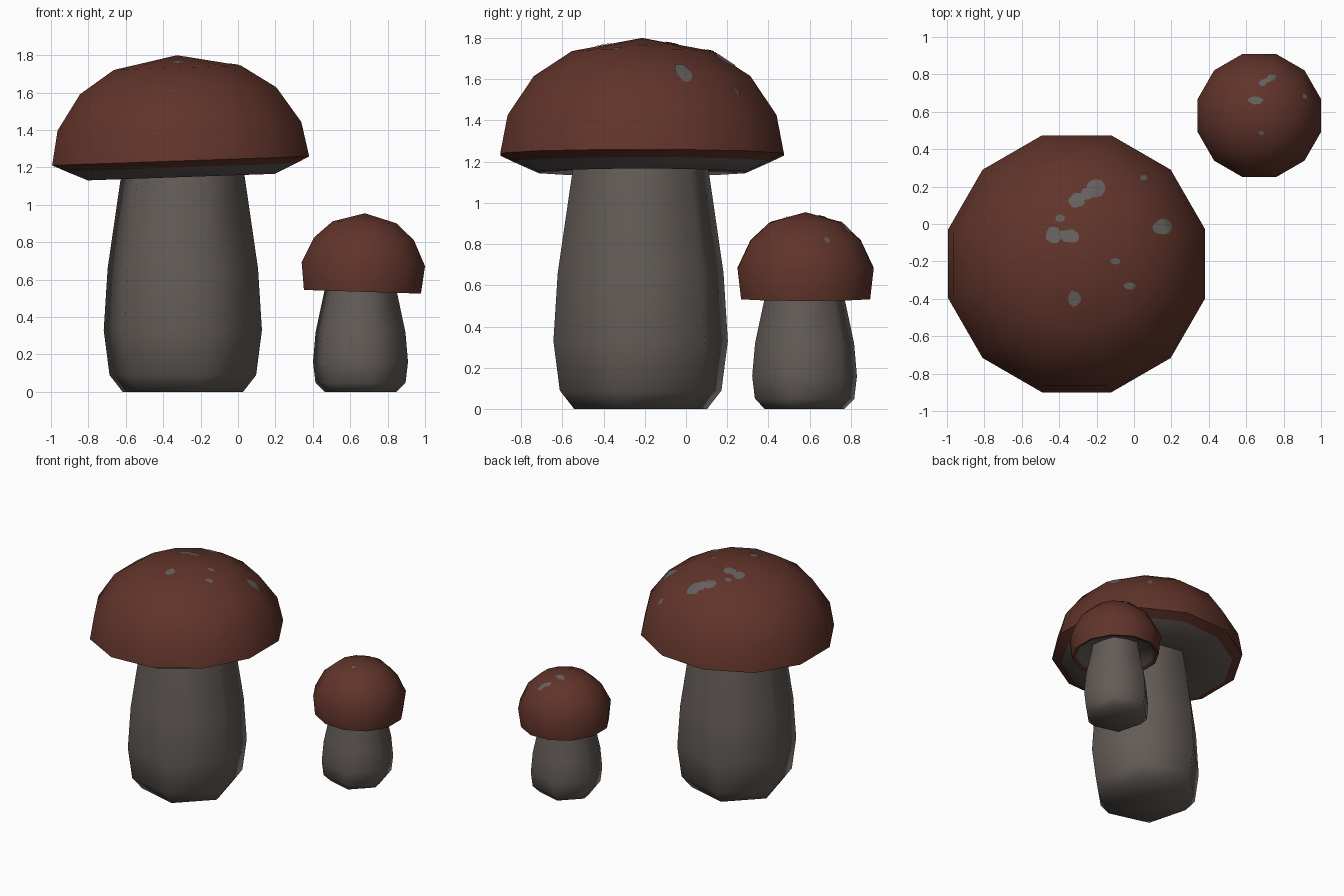
import bpy, bmesh, math, random
from mathutils import Vector, Matrix
from mathutils.bvhtree import BVHTree

if "Cube" in bpy.data.objects:
    bpy.data.objects.remove(bpy.data.objects["Cube"])

random.seed(4)


def material(name, rgb):
    m = bpy.data.materials.new(name)
    m.diffuse_color = (*rgb, 1)
    m.use_nodes = True
    m.node_tree.nodes["Principled BSDF"].inputs["Base Color"].default_value = m.diffuse_color
    return m


BROWN = material("cap_brown", (0.118, 0.034, 0.023))
GREY = material("stem_grey", (0.125, 0.107, 0.096))
SPOT = material("spot_grey", (0.130, 0.118, 0.110))
K = 1 / math.cos(math.radians(15))  # half width -> corner radius


def finish(bm, name, mats, angle):
    mesh = bpy.data.meshes.new(name)
    bm.to_mesh(mesh)
    bm.free()
    ob = bpy.data.objects.new(name, mesh)
    bpy.context.collection.objects.link(ob)
    for m in mats:
        mesh.materials.append(m)
    bpy.ops.object.select_all(action='DESELECT')
    ob.select_set(True)
    bpy.context.view_layer.objects.active = ob
    bpy.ops.object.shade_smooth_by_angle(angle=math.radians(angle))
    return ob


def lathe(profile, sides, start, centre, tilt=0, grey_from=None):
    """Revolve (half width, z) points; bands from grey_from on use slot 1."""
    bm = bmesh.new()
    rings = []
    for r, z in profile:
        n = sides if r > 0 else 1
        rings.append([bm.verts.new((
            centre[0] + r * K * math.cos(math.radians(start + 360 * i / sides)),
            centre[1] + r * K * math.sin(math.radians(start + 360 * i / sides)), z))
            for i in range(n)])
    for b, (lo, hi) in enumerate(zip(rings, rings[1:])):
        for i in range(sides):
            j = (i + 1) % sides
            quad = [lo[i % len(lo)], lo[j % len(lo)], hi[j % len(hi)], hi[i % len(hi)]]
            f = bm.faces.new(list(dict.fromkeys(quad)))
            f.material_index = int(grey_from is not None and b >= grey_from)
    bmesh.ops.recalc_face_normals(bm, faces=bm.faces)
    pivot = Vector((*centre, profile[3][1]))
    bmesh.ops.rotate(bm, verts=bm.verts, cent=pivot,
                     matrix=Matrix.Rotation(math.radians(tilt), 3, 'Y'))
    return bm


def spots(name, cap_bm, blobs):
    """Thin wobbly patches (x, y, rx, ry) laid on the cap from above."""
    tree = BVHTree.FromBMesh(cap_bm)
    bm = bmesh.new()

    def drop(x, y):
        hit, normal, _, _ = tree.ray_cast(Vector((x, y, 5)), Vector((0, 0, -1)))
        return bm.verts.new(hit + normal * 0.004)

    n = 14
    for x, y, rx, ry in blobs:
        wob = [random.uniform(0.88, 1.1) for _ in range(n)]
        rings = [[drop(x, y)]]
        for s in (0.35, 0.7, 1.0):
            rings.append([drop(x + rx * s * wob[i] * math.cos(math.tau * i / n),
                               y + ry * s * wob[i] * math.sin(math.tau * i / n))
                          for i in range(n)])
        for lo, hi in zip(rings, rings[1:]):
            for i in range(n):
                j = (i + 1) % n
                quad = [lo[i % len(lo)], hi[i], hi[j], lo[j % len(lo)]]
                bm.faces.new(list(dict.fromkeys(quad)))
    finish(bm, name, [SPOT], 60)


def mushroom(prefix, stem, stem_c, cap, cap_c, tilt, grey_from, blobs):
    # six-sided stem
    finish(lathe(stem, 6, -15, stem_c), prefix + "_stem", [GREY], 65)
    # twelve-sided cap with grey underside
    bm = lathe(cap, 12, 15, cap_c, tilt, grey_from)
    spots(prefix + "_cap_spots", bm, blobs)
    finish(bm, prefix + "_cap", [BROWN, GREY], 50)


# large mushroom
mushroom(
    "large",
    [(0, 0), (0.322, 0), (0.392, 0.09), (0.423, 0.33), (0.402, 0.66),
     (0.328, 1.17), (0.322, 1.21), (0, 1.21)], (-0.295, -0.22),
    [(0, 1.80), (0.34, 1.733), (0.525, 1.61), (0.652, 1.42), (0.6875, 1.235),
     (0.615, 1.20), (0.50, 1.148), (0.30, 1.175), (0, 1.18)], (-0.313, -0.213),
    -2, 5,
    [(-0.20, 0.19, 0.05, 0.052), (-0.305, 0.125, 0.045, 0.038),
     (-0.25, 0.16, 0.035, 0.03), (-0.395, 0.03, 0.026, 0.02),
     (-0.43, -0.06, 0.04, 0.048), (-0.34, -0.065, 0.048, 0.038),
     (-0.39, -0.06, 0.03, 0.025), (-0.32, -0.40, 0.036, 0.043),
     (-0.10, -0.20, 0.026, 0.017), (-0.025, -0.33, 0.032, 0.02),
     (0.15, -0.015, 0.05, 0.042), (0.05, 0.245, 0.018, 0.014)])

# small mushroom
mushroom(
    "small",
    [(0, 0), (0.192, 0), (0.241, 0.05), (0.254, 0.16), (0.24, 0.32),
     (0.193, 0.54), (0.185, 0.63), (0, 0.63)], (0.655, 0.575),
    [(0, 0.955), (0.172, 0.906), (0.267, 0.818), (0.33, 0.683), (0.313, 0.535),
     (0.285, 0.545), (0.26, 0.57), (0.15, 0.60), (0, 0.60)], (0.67, 0.58),
    1.8, 5,
    [(0.65, 0.66, 0.038, 0.022), (0.735, 0.78, 0.022, 0.018),
     (0.71, 0.765, 0.018, 0.013), (0.688, 0.753, 0.02, 0.016),
     (0.68, 0.487, 0.013, 0.012), (0.912, 0.682, 0.013, 0.013)])
